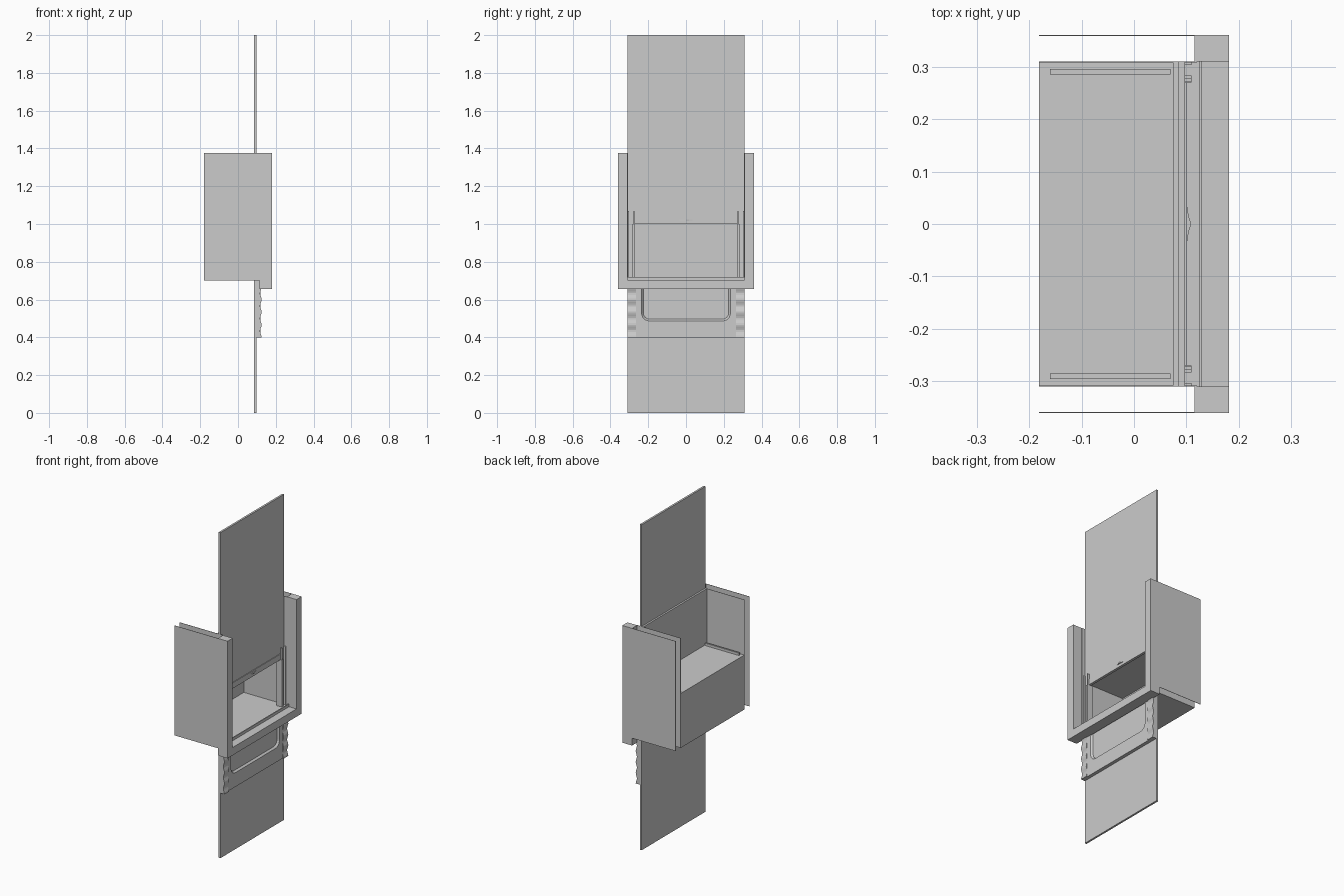
import bpy, bmesh, math

if "Cube" in bpy.data.objects:
    bpy.data.objects.remove(bpy.data.objects["Cube"])


def mesh_object(name, verts, faces):
    me = bpy.data.meshes.new(name)
    bm = bmesh.new()
    vs = [bm.verts.new(v) for v in verts]
    for f in faces:
        bm.faces.new([vs[i] for i in f])
    bmesh.ops.recalc_face_normals(bm, faces=bm.faces)
    bm.to_mesh(me)
    bm.free()
    ob = bpy.data.objects.new(name, me)
    bpy.context.collection.objects.link(ob)
    return ob


def loft(name, front, back):
    """Close a solid between two matching outlines."""
    n = len(front)
    faces = [list(range(n)), list(range(2 * n - 1, n - 1, -1))]
    faces += [[i, (i + 1) % n, n + (i + 1) % n, n + i] for i in range(n)]
    return mesh_object(name, front + back, faces)


def box(name, x0, x1, y0, y1, z0, z1):
    ring = [(y0, z0), (y1, z0), (y1, z1), (y0, z1)]
    return loft(name, [(x1, y, z) for y, z in ring], [(x0, y, z) for y, z in ring])


def u_outline(half, bottom, r, top):
    """Open U with rounded lower corners, left to right."""
    pts = [(-half, top)]
    for cy, a0 in ((-half + r, 180), (half - r, 270)):
        for k in range(7):
            a = math.radians(a0 + 15 * k)
            pts.append((cy + r * math.cos(a), bottom + r + r * math.sin(a)))
    return pts + [(half, top)]


W, XB = 0.31, 0.181      # half width of the panel, half depth of the model
OUT = 0.36               # half width of the surround

# Tall panel with a window opening
box("panel_upper", 0.085, 0.097, -W, W, 1.0, 2.0)
box("panel_lower", 0.085, 0.097, -W, W, 0.0, 0.71)
for side, s in (("left", -1), ("right", 1)):
    y0, y1 = sorted((s * 0.27, s * W))
    box("panel_jamb_" + side, 0.085, 0.097, y0, y1, 0.71, 1.0)

# Box behind the opening
box("box_back", -XB, -XB + 0.005, -W, W, 0.70, 1.035)
box("box_top", -XB, 0.08, -W, W, 1.03, 1.035)
box("box_floor", -XB, 0.085, -W, W, 0.70, 0.71)
box("rear_plate", 0.074, 0.085, -W, W, 1.035, 1.375)

for side, s in (("left", -1), ("right", 1)):
    def span(a, b):
        return sorted((s * a, s * b))
    # Inner and outer side plates with an open gap between them
    box("inner_plate_" + side, -XB, 0.12, *span(W - 0.002, W), 0.70, 1.375)
    box("outer_plate_" + side, -XB, 0.12, *span(OUT - 0.002, OUT), 0.70, 1.375)
    # Surround post
    box("post_" + side, 0.115, XB, *span(W, OUT), 0.655, 1.375)
    # Window guide rails
    box("guide_inner_" + side, 0.074, 0.110, *span(0.270, 0.283), 0.71, 1.0)
    box("guide_rail_" + side, 0.097, 0.110, *span(0.272, 0.277), 0.71, 1.07)
    box("guide_edge_" + side, 0.097, 0.110, *span(0.303, W), 0.71, 1.07)
    # Small rail on the box top
    box("top_rail_" + side, -0.16, 0.07, *span(0.285, 0.295), 1.035, 1.05)

    # Wavy grip strip at the edge of the apron
    prof = [(0.086, 0.70), (0.086, 0.40)]
    for k in range(33):
        t = k / 32
        prof.append((0.121 + 0.004 * math.cos(2 * math.pi * 4.5 * t), 0.40 + 0.30 * t))
    ya, yb = span(0.265, W)
    loft("grip_strip_" + side, [(x, ya, z) for x, z in prof], [(x, yb, z) for x, z in prof])

# Sill of the surround and the ledge inside it
box("sill", 0.115, XB, -W, W, 0.655, 0.703)
box("ledge", 0.097, 0.13, -W, W, 0.70, 0.712)
box("ledge_lip", 0.124, 0.13, -W, W, 0.712, 0.72)

# Apron with a shallow, slope-sided U recess
TOP = 0.70
edge = [(0.265, TOP), (0.265, 0.40), (-0.265, 0.40), (-0.265, TOP)]
front = u_outline(0.235, 0.487, 0.04, TOP) + edge
rear = u_outline(0.226, 0.496, 0.034, TOP) + edge
loft("apron_frame", [(0.118, y, z) for y, z in front], [(0.107, y, z) for y, z in rear])
box("apron_back", 0.09, 0.107, -0.265, 0.265, 0.40, TOP)

# Header bar with a small pointed pull
box("header", 0.097, 0.101, -0.27, 0.27, 1.0, 1.035)
plan = [(0.10, -0.042), (0.104, -0.016), (0.109, 0), (0.104, 0.016), (0.10, 0.042)]
loft("header_pull", [(x, y, 1.017) for x, y in plan], [(x, y, 1.024) for x, y in plan])
